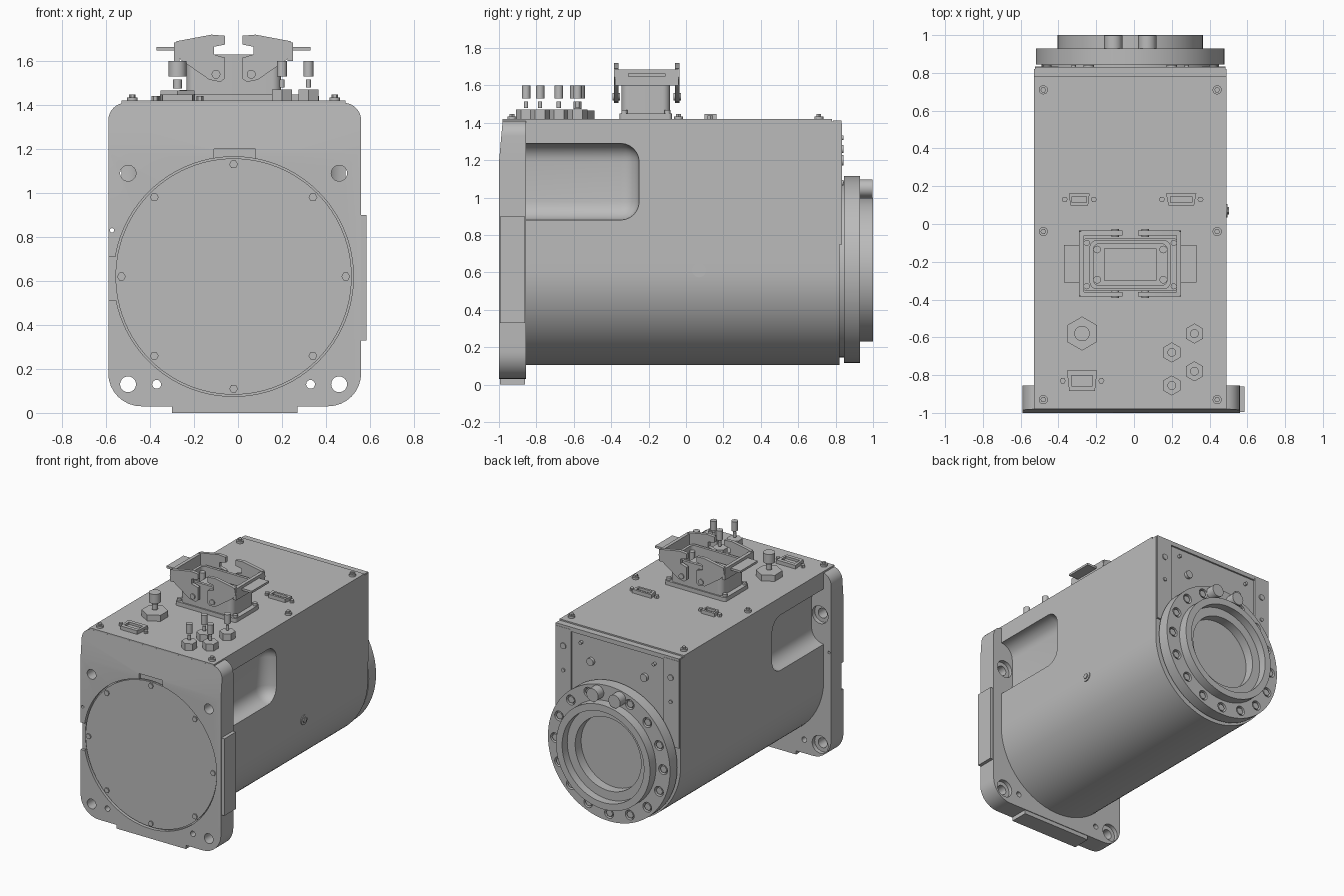
import bpy, bmesh
from math import sin, cos, pi, radians
from mathutils import Matrix

old = bpy.data.objects.get("Cube")
if old:
    bpy.data.objects.remove(old, do_unlink=True)

GREY = (0.5, 0.5, 0.5, 1)
mat = bpy.data.materials.new("machine grey")
mat.use_nodes = True
mat.diffuse_color = GREY
mat.node_tree.nodes["Principled BSDF"].inputs["Base Color"].default_value = GREY

CX, CZ = -0.02, 0.615   # motor axis
TOP = 1.42              # top of the cover plate


def circle(u, v, r, n=32, turn=0.0):
    return [(u + r * cos(turn + 2 * pi * i / n), v + r * sin(turn + 2 * pi * i / n)) for i in range(n)]


def round_rect(u0, u1, v0, v1, r_low, r_high, n=8):
    pts = []
    corners = [(u1, v1, r_high, -1, -1), (u0, v1, r_high, 1, -1), (u0, v0, r_low, 1, 1), (u1, v0, r_low, -1, 1)]
    for k, (u, v, r, su, sv) in enumerate(corners):
        for i in range(n + 1):
            a = pi / 2 * (k + i / n)
            pts.append((u + su * r + r * cos(a), v + sv * r + r * sin(a)))
    return pts


def prism(bm, pts, a, b, axis="z"):
    place = {"x": lambda u, v, w: (w, u, v), "y": lambda u, v, w: (u, w, v), "z": lambda u, v, w: (u, v, w)}[axis]
    low = [bm.verts.new(place(u, v, a)) for u, v in pts]
    high = [bm.verts.new(place(u, v, b)) for u, v in pts]
    bm.faces.new(low)
    bm.faces.new(high[::-1])
    for i in range(len(pts)):
        j = (i + 1) % len(pts)
        bm.faces.new((low[i], high[i], high[j], low[j]))


def box(bm, x0, x1, y0, y1, z0, z1):
    prism(bm, [(x0, y0), (x1, y0), (x1, y1), (x0, y1)], z0, z1)


def finish(name, bm, cutters=()):
    bmesh.ops.recalc_face_normals(bm, faces=bm.faces[:])
    me = bpy.data.meshes.new(name)
    bm.to_mesh(me)
    bm.free()
    ob = bpy.data.objects.new(name, me)
    bpy.context.collection.objects.link(ob)
    helpers = []
    for i, c in enumerate(cutters):
        tool = finish("cutter", c)
        tool.hide_render = True
        mod = ob.modifiers.new("cut", "BOOLEAN")
        mod.operation, mod.solver, mod.object = "DIFFERENCE", "EXACT", tool
        helpers.append(tool)
    if helpers:
        graph = bpy.context.evaluated_depsgraph_get()
        ob.data = bpy.data.meshes.new_from_object(ob.evaluated_get(graph))
        ob.modifiers.clear()
        for tool in helpers:
            bpy.data.objects.remove(tool, do_unlink=True)
    ob.data.materials.clear()
    ob.data.materials.append(mat)
    bpy.ops.object.select_all(action="DESELECT")
    ob.select_set(True)
    bpy.context.view_layer.objects.active = ob
    bpy.ops.object.shade_smooth_by_angle(angle=radians(32))
    return ob


def mirror_x(x, s):
    return CX + s * (x - CX)


# Housing: arched underside, flat top, a rounded pocket on each side
bm = bmesh.new()
arch = [(CX + 0.51 * cos(a), CZ - 0.51 * sin(a)) for a in [pi * i / 48 for i in range(49)]]
prism(bm, arch + [(-0.53, 1.408), (0.49, 1.408)], -0.9, 0.82, "y")
pockets = bmesh.new()
for s in (1, -1):
    tool = bmesh.ops.create_cube(pockets, size=1)["verts"]
    size = Matrix.Diagonal((0.3, 0.85, 0.41, 1))
    bmesh.ops.transform(pockets, verts=tool, matrix=Matrix.Translation((mirror_x(0.54, s), -0.675, 1.085)) @ size)
bmesh.ops.bevel(pockets, geom=pockets.edges[:], offset=0.1, segments=6, profile=0.5, affect="EDGES")
finish("housing", bm, [pockets])

# Top cover and its rear edge strip
bm = bmesh.new()
box(bm, -0.53, 0.49, -0.98, 0.78, 1.4, TOP)
box(bm, -0.525, 0.485, 0.785, 0.832, 1.38, 1.413)
finish("top_cover", bm)

# Front flange, leaning back slightly above the cover disc
bm = bmesh.new()
prism(bm, round_rect(-0.59, 0.56, 0.03, 1.41, 0.15, 0.08), -1.0, -0.855, "y")
bmesh.ops.bisect_plane(bm, geom=bm.verts[:] + bm.edges[:] + bm.faces[:],
                       plane_co=(0, 0, 1.19), plane_no=(0, 0, 1))
for v in bm.verts:
    if v.co.y < -0.99 and v.co.z > 1.19:
        v.co.y += (v.co.z - 1.19) * 0.09
holes, faces = bmesh.new(), bmesh.new()
prism(holes, circle(CX, CZ + 0.005, 0.545, 96), -1.1, -0.975, "y")
for s in (1, -1):
    for z in (0.13, 1.09):
        x = mirror_x(0.46, s)
        prism(holes, circle(x, z, 0.036), -1.1, -0.8, "y")
        prism(faces, circle(x, z, 0.065), -0.885, -0.8, "y")
    prism(holes, circle(mirror_x(0.33, s), 0.13, 0.02, 20), -1.1, -0.8, "y")
prism(holes, circle(-0.573, 0.83, 0.01, 12), -1.1, -0.8, "y")
box(faces, -0.11, 0.08, -1.1, -0.985, 1.1, 1.2)
box(faces, -0.62, -0.555, -1.1, -0.98, 0.51, 0.71)
finish("front_flange", bm, [holes, faces])

bm = bmesh.new()
box(bm, 0.55, 0.585, -0.995, -0.86, 0.33, 0.9)
finish("flange_side_pad", bm)
bm = bmesh.new()
box(bm, -0.3, 0.27, -0.995, -0.86, 0, 0.05)
finish("flange_foot", bm)

# Front cover disc with a ring of screws
bm = bmesh.new()
prism(bm, circle(CX, CZ + 0.005, 0.537, 96), -0.988, -0.95, "y")
finish("front_cover", bm)
bm = bmesh.new()
for i in range(8):
    a = pi * i / 4
    prism(bm, circle(CX + 0.51 * cos(a), CZ + 0.005 + 0.51 * sin(a), 0.02, 6), -0.997, -0.96, "y")
finish("front_cover_screws", bm)

# Rear bearing flange, turned about the motor axis
bm = bmesh.new()
profile = [(0, 0.8), (0.47, 0.8), (0.47, 0.845), (0.5, 0.845), (0.5, 0.93), (0.385, 0.93), (0.385, 1.0),
           (0.335, 1.0), (0.335, 0.94), (0.27, 0.94), (0.27, 0.87), (0, 0.87)]
vs = [bm.verts.new((CX + r, y, CZ)) for r, y in profile]
es = [bm.edges.new(pair) for pair in zip(vs, vs[1:])]
bmesh.ops.spin(bm, geom=vs + es, cent=(CX, 0, CZ), axis=(0, 1, 0), angle=2 * pi, steps=96, use_merge=False)
bmesh.ops.remove_doubles(bm, verts=bm.verts[:], dist=0.0002)
wells, bolts = bmesh.new(), bmesh.new()
for i in range(16):
    if i == 4:
        continue
    a = 2 * pi * i / 16
    x, z = CX + 0.443 * cos(a), CZ + 0.443 * sin(a)
    prism(wells, circle(x, z, 0.036, 24), 0.9, 1.1, "y")
    prism(bolts, circle(x, z, 0.027, 6), 0.89, 0.925, "y")
finish("rear_flange", bm, [wells])
finish("rear_flange_bolts", bolts)
bm = bmesh.new()
for x in (-0.11, 0.07):
    prism(bm, circle(x, 1.05, 0.048), 0.92, 0.997, "y")
finish("rear_plugs", bm)

# Rear edge strips and small fixings
bm = bmesh.new()
for s in (1, -1):
    x0, x1 = sorted((mirror_x(0.36, s), mirror_x(0.485, s)))
    box(bm, x0, x1, 0.81, 0.834, 0.75, 1.395)
finish("rear_strips", bm)
bm = bmesh.new()
for s in (1, -1):
    for x, z, r in ((0.42, 1.26, 0.022), (0.2, 1.2, 0.028), (0.28, 1.32, 0.012), (0.42, 1.08, 0.014)):
        prism(bm, circle(mirror_x(x, s), z, r, 16), 0.81, 0.842, "y")
finish("rear_screws", bm)

# Drain plug on one side
bm = bmesh.new()
prism(bm, circle(0.07, 0.61, 0.036, 24), 0.45, 0.495, "x")
prism(bm, circle(0.07, 0.61, 0.02, 6), 0.45, 0.502, "x")
finish("side_plug", bm)

# Top cover screws
bm = bmesh.new()
for x in (-0.48, 0.44):
    for y in (-0.93, -0.04, 0.71):
        prism(bm, circle(x, y, 0.024, 16), 1.4, 1.435)
        prism(bm, circle(x, y, 0.015, 6), 1.4, 1.448)
finish("top_screws", bm)

# Power connector: base, hollow shell, contact block
bm = bmesh.new()
prism(bm, round_rect(-0.27, 0.23, -0.355, -0.075, 0.02, 0.02), 1.4, 1.45)
for x in (-0.25, 0.21):
    for y in (-0.33, -0.1):
        prism(bm, circle(x, y, 0.016, 12), 1.42, 1.468)
finish("connector_base", bm)
bm, inside = bmesh.new(), bmesh.new()
prism(bm, round_rect(-0.235, 0.195, -0.345, -0.085, 0.04, 0.04), 1.44, 1.63)
prism(inside, round_rect(-0.215, 0.175, -0.325, -0.105, 0.03, 0.03), 1.5, 1.7)
finish("connector_shell", bm, [inside])
bm = bmesh.new()
box(bm, -0.16, 0.12, -0.3, -0.13, 1.48, 1.57)
for x in (-0.195, 0.155):
    for y in (-0.295, -0.135):
        prism(bm, circle(x, y, 0.02, 16), 1.48, 1.6)
finish("connector_contacts", bm)

# Locking levers on both ends of the connector
arm = [(-0.29, 1.645), (-0.28, 1.69), (-0.12, 1.72), (-0.06, 1.715), (-0.06, 1.675), (-0.11, 1.665), (-0.11, 1.63),
       (-0.06, 1.615), (-0.06, 1.52), (-0.08, 1.505), (-0.13, 1.515), (-0.26, 1.605)]
for s, side in ((1, "right"), (-1, "left")):
    bm = bmesh.new()
    for y in (-0.385, -0.06):
        prism(bm, [(mirror_x(x, s), z) for x, z in arm], y, y + 0.025, "y")
        prism(bm, circle(mirror_x(-0.1, s), 1.54, 0.02, 16), y - 0.008, y + 0.033, "y")
    for x0, x1, y, z0, z1 in ((-0.29, -0.265, 0.17, 1.6, 1.685), (-0.37, -0.28, 0.1, 1.648, 1.664)):
        x0, x1 = sorted((mirror_x(x0, s), mirror_x(x1, s)))
        box(bm, x0, x1, -0.21 - y, -0.21 + y, z0, z1)
    finish(side + "_locking_lever", bm)


# Round sockets: hex nut, barrel with an open mouth, centre pin
def socket(name, x, y, r, nut, nut_top):
    bm, mouth = bmesh.new(), bmesh.new()
    prism(bm, circle(x, y, r), nut_top, 1.515)
    prism(bm, circle(x, y, r * 0.85), 1.515, 1.53)
    prism(mouth, circle(x, y, r * 0.6, 24), 1.49, 1.6)
    finish(name, bm, [mouth])
    bm = bmesh.new()
    prism(bm, circle(x, y, nut, 6, pi / 6), 1.4, nut_top)
    prism(bm, circle(x, y, r * 0.3, 16), nut_top + 0.01, 1.515)
    finish(name + "_nut", bm)


socket("large_socket", -0.275, -0.58, 0.068, 0.09, 1.465)
for i, (x, y) in enumerate(((0.2, -0.68), (0.32, -0.58), (0.32, -0.78), (0.2, -0.855))):
    socket("small_socket_%d" % (i + 1), x, y, 0.038, 0.053, 1.47)


# Flat signal ports with a screw at each end
def port(name, x, y, w, d):
    bm, slot = bmesh.new(), bmesh.new()
    prism(bm, [(x - w, y + d), (x + w, y + d), (x + w * 0.85, y - d), (x - w * 0.85, y - d)], 1.4, 1.447)
    box(slot, x - w * 0.7, x + w * 0.7, y - d * 0.5, y + d * 0.5, 1.43, 1.5)
    finish(name, bm, [slot])
    bm = bmesh.new()
    for s in (1, -1):
        prism(bm, circle(x + s * (w + 0.022), y, 0.016, 6), 1.4, 1.44)
    finish(name + "_screws", bm)


port("small_signal_port", -0.29, 0.13, 0.055, 0.032)
port("wide_signal_port", 0.25, 0.13, 0.08, 0.032)
port("data_port", -0.275, -0.83, 0.08, 0.055)
